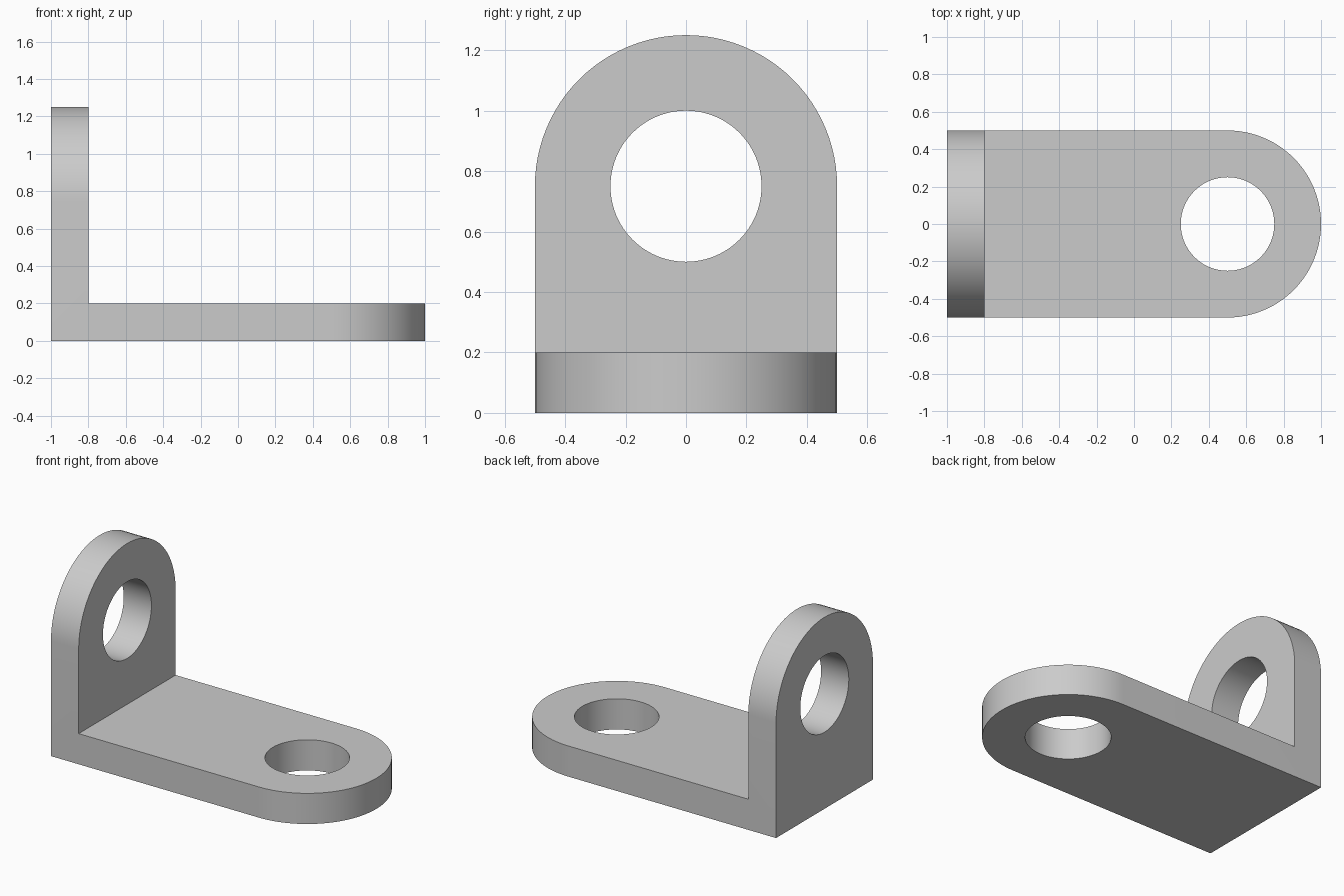
import bpy
import bmesh
from math import sin, cos, pi, radians
from mathutils import Vector

WIDTH, THICK, HOLE = 1.0, 0.2, 0.25
R = WIDTH / 2
STEPS = 48

if "Cube" in bpy.data.objects:
    bpy.data.objects.remove(bpy.data.objects["Cube"], do_unlink=True)

grey = bpy.data.materials.new("light_grey")
grey.use_nodes = True
colour = (0.6, 0.6, 0.6, 1)
grey.diffuse_color = colour
grey.node_tree.nodes["Principled BSDF"].inputs["Base Color"].default_value = colour


def base_place(along, across, up):
    return Vector((along, across, up))


def upright_place(along, across, up):
    return Vector((up - 1, across, along))


def prism(name, outline, low, high, place):
    """Extrude a flat outline through the plate thickness."""
    bm = bmesh.new()
    face = bm.faces.new([bm.verts.new(place(u, v, low)) for u, v in outline])
    grown = bmesh.ops.extrude_face_region(bm, geom=[face])["geom"]
    shift = place(0, 0, high) - place(0, 0, low)
    bmesh.ops.translate(bm, vec=shift, verts=[g for g in grown if isinstance(g, bmesh.types.BMVert)])
    bmesh.ops.recalc_face_normals(bm, faces=bm.faces)
    mesh = bpy.data.meshes.new(name)
    bm.to_mesh(mesh)
    bm.free()
    mesh.materials.append(grey)
    obj = bpy.data.objects.new(name, mesh)
    bpy.context.collection.objects.link(obj)
    return obj


def tab(name, start, centre, place):
    """Plate with one square end and one fully rounded end."""
    arc = [(centre + R * cos(a), R * sin(a))
           for a in (-pi / 2 + pi * i / STEPS for i in range(STEPS + 1))]
    return prism(name, [(start, -R)] + arc + [(start, R)], 0, THICK, place)


def hole(name, centre, place):
    ring = [(centre + HOLE * cos(a), HOLE * sin(a))
            for a in (pi * i / STEPS for i in range(2 * STEPS))]
    return prism(name, ring, -0.1, THICK + 0.1, place)


# Two rounded plates joined into an L, then drilled
bracket = tab("angle_bracket", -1, 0.5, base_place)
helpers = [
    (tab("upright_plate", 0, 0.75, upright_place), "UNION"),
    (hole("base_hole_cutter", 0.5, base_place), "DIFFERENCE"),
    (hole("upright_hole_cutter", 0.75, upright_place), "DIFFERENCE"),
]
for helper, operation in helpers:
    helper.hide_render = True
    mod = bracket.modifiers.new(helper.name, "BOOLEAN")
    mod.object, mod.operation, mod.solver = helper, operation, "EXACT"

# Bake the cuts and discard the helpers
bpy.context.view_layer.update()
graph = bpy.context.evaluated_depsgraph_get()
solid = bpy.data.meshes.new_from_object(bracket.evaluated_get(graph))
bracket.modifiers.clear()
bracket.data = solid
for helper, _ in helpers:
    bpy.data.objects.remove(helper, do_unlink=True)

# Merge leftover seams on flat faces
bm = bmesh.new()
bm.from_mesh(solid)
bmesh.ops.remove_doubles(bm, verts=bm.verts, dist=0.0001)
bmesh.ops.dissolve_limit(bm, angle_limit=radians(0.5), verts=bm.verts, edges=bm.edges)
bm.to_mesh(solid)
bm.free()

bpy.ops.object.select_all(action="DESELECT")
bracket.select_set(True)
bpy.context.view_layer.objects.active = bracket
bpy.ops.object.shade_smooth_by_angle(angle=radians(30))
